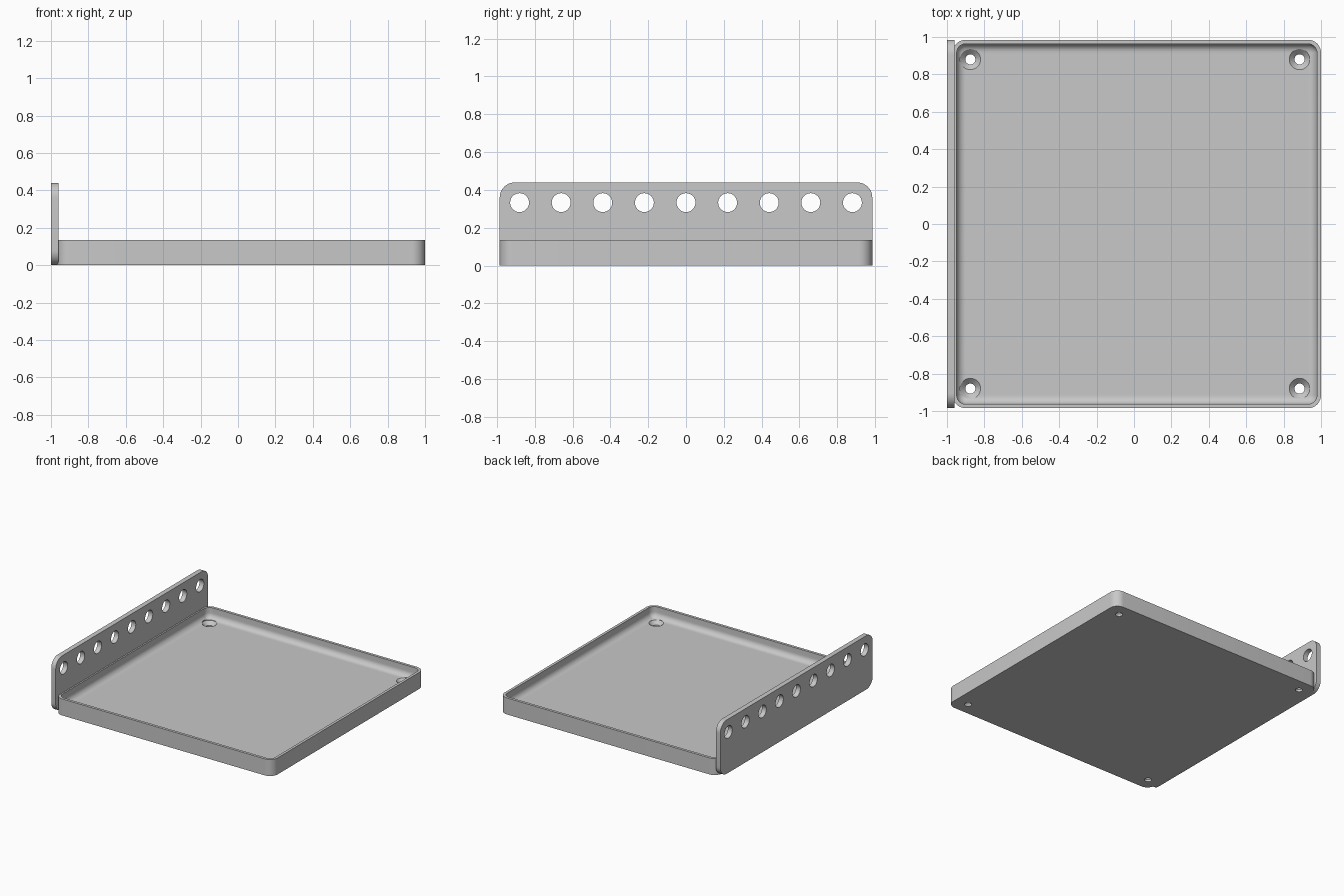
import bpy, bmesh, math
from mathutils import Matrix

if "Cube" in bpy.data.objects:
    bpy.data.objects.remove(bpy.data.objects["Cube"], do_unlink=True)

grey = bpy.data.materials.new("light_grey")
grey.use_nodes = True
colour = (0.58, 0.58, 0.58, 1)
grey.diffuse_color = colour
grey.node_tree.nodes["Principled BSDF"].inputs["Base Color"].default_value = colour

HALF = 0.985          # half width of tray and plate
TRAY_X = 0.015        # tray centre
RIM_Z, FLOOR_Z = 0.135, 0.047
WALL, FILLET, CORNER = 0.022, 0.045, 0.07


def rounded_rect(half_w, half_h, radius, steps=10):
    """Outline of a rounded rectangle, counter-clockwise."""
    points = []
    for quarter, (sx, sy) in enumerate([(1, 1), (-1, 1), (-1, -1), (1, -1)]):
        for i in range(steps + 1):
            a = (quarter + i / steps) * math.pi / 2
            points.append((sx * (half_w - radius) + radius * math.cos(a),
                           sy * (half_h - radius) + radius * math.sin(a)))
    return points


def loft(name, loops):
    """Skin closed loops of equal length and cap both ends."""
    bm = bmesh.new()
    rings = [[bm.verts.new(p) for p in loop] for loop in loops]
    for low, high in zip(rings, rings[1:]):
        for i in range(len(low)):
            j = (i + 1) % len(low)
            bm.faces.new((low[i], low[j], high[j], high[i]))
    bm.faces.new(rings[0][::-1])
    bm.faces.new(rings[-1])
    bmesh.ops.recalc_face_normals(bm, faces=bm.faces)
    mesh = bpy.data.meshes.new(name)
    bm.to_mesh(mesh)
    bm.free()
    mesh.materials.append(grey)
    obj = bpy.data.objects.new(name, mesh)
    bpy.context.collection.objects.link(obj)
    return obj


def circle(x, y, z, radius, sides=32):
    return [(x + radius * math.cos(math.tau * i / sides),
             y + radius * math.sin(math.tau * i / sides), z) for i in range(sides)]


def cut(obj, cutters):
    """Subtract the cutters, apply the cuts and remove the cutters."""
    bpy.context.view_layer.objects.active = obj
    for cutter in cutters:
        cutter.hide_render = True
        mod = obj.modifiers.new("hole", "BOOLEAN")
        mod.operation, mod.solver, mod.object = "DIFFERENCE", "EXACT", cutter
        bpy.ops.object.modifier_apply(modifier=mod.name)
        bpy.data.objects.remove(cutter, do_unlink=True)


def finish(obj):
    bpy.ops.object.select_all(action="DESELECT")
    obj.select_set(True)
    bpy.context.view_layer.objects.active = obj
    bpy.ops.object.shade_smooth_by_angle(angle=math.radians(30))


# Tray: outer wall, rim, inner wall, then a fillet down to the floor
section = [(0, 0), (0, RIM_Z), (WALL, RIM_Z)]
for i in range(9):
    a = i / 8 * math.pi / 2
    section.append((WALL + FILLET * (1 - math.cos(a)),
                    FLOOR_Z + FILLET * (1 - math.sin(a))))
tray = loft("tray", [[(x + TRAY_X, y, z) for x, y in
                      rounded_rect(HALF - inset, HALF - inset, CORNER - inset)]
                     for inset, z in section])

# Countersunk screw holes in the tray corners
BORE, SINK = 0.027, 0.055
sinks = []
for sx in (-1, 1):
    for sy in (-1, 1):
        x, y = TRAY_X - 0.01 + sx * 0.88, sy * 0.88
        profile = [(-0.02, BORE), (FLOOR_Z + BORE - SINK, BORE),
                   (FLOOR_Z, SINK), (FLOOR_Z + 0.02, SINK)]
        sinks.append(loft("screw_cutter", [circle(x, y, z, r) for z, r in profile]))
cut(tray, sinks)
finish(tray)

# Upright plate along the right side, with a row of round holes
HEIGHT = 0.44
plate = loft("side_plate", [[(x, y, z + HEIGHT / 2) for y, z in
                             rounded_rect(HALF, HEIGHT / 2, 0.08)]
                            for x in (-1, -0.96)])
holes = []
for i in range(-4, 5):
    hole = loft("row_cutter", [circle(0, 0, z, 0.05) for z in (-0.1, 0.1)])
    hole.data.transform(Matrix.Translation((-0.98, i * 0.22, 0.333))
                        @ Matrix.Rotation(math.pi / 2, 4, "Y"))
    holes.append(hole)
cut(plate, holes)
finish(plate)
